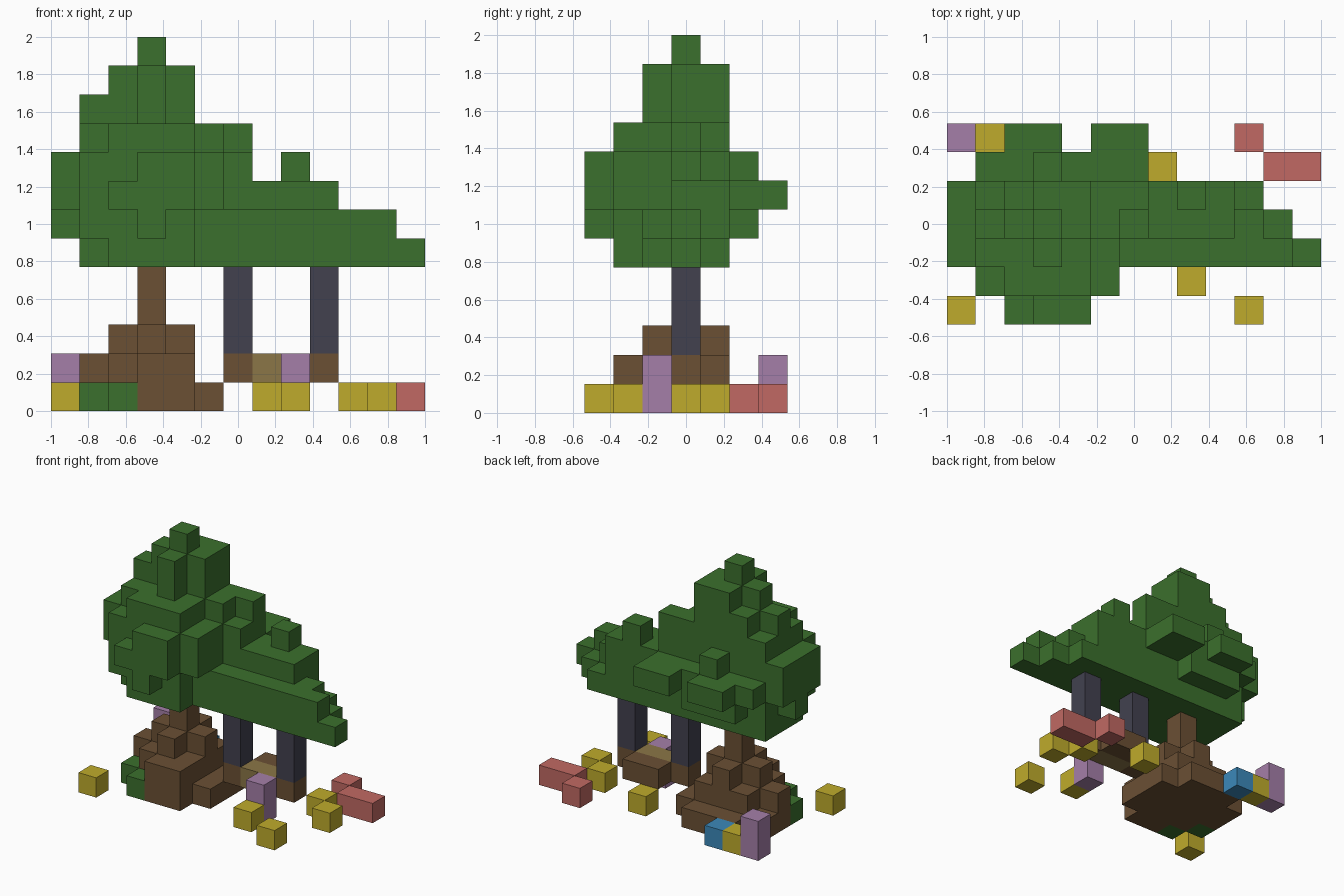
import bpy, bmesh
from mathutils import Vector

if "Cube" in bpy.data.objects:
    bpy.data.objects.remove(bpy.data.objects["Cube"])

S = 2 / 13                              # edge of one block
ORIGIN = Vector((-1, -3.5 * S, 0))


def material(name, r, g, b):
    m = bpy.data.materials.new(name)
    m.use_nodes = True
    m.diffuse_color = (r, g, b, 1)
    m.node_tree.nodes["Principled BSDF"].inputs["Base Color"].default_value = (r, g, b, 1)
    return m


LEAF = material("leaf green", .044, .162, .026)
BARK = material("bark brown", .147, .08, .034)
YELLOW = material("petal yellow", .52, .41, .025)
PURPLE = material("petal purple", .376, .212, .397)
RED = material("petal red", .533, .141, .125)
BLUE = material("petal blue", .045, .25, .49)
ROPE = material("charcoal", .054, .053, .078)
PLANK = material("plank tan", .258, .181, .063)


def build(name, cells, mat):
    """Make the outer skin of a set of block cells as one mesh."""
    bm = bmesh.new()
    for cell in cells:
        for axis in range(3):
            for side in (0, 1):
                near = list(cell)
                near[axis] += 2 * side - 1
                if tuple(near) in cells:
                    continue
                u, v = (axis + 1) % 3, (axis + 2) % 3
                ring = []
                for du, dv in ((0, 0), (1, 0), (1, 1), (0, 1)):
                    p = Vector(cell)
                    p[axis] += side
                    p[u] += du
                    p[v] += dv
                    ring.append(bm.verts.new(ORIGIN + p * S))
                bm.faces.new(ring if side else ring[::-1])
    bmesh.ops.remove_doubles(bm, verts=bm.verts, dist=S / 100)
    bmesh.ops.dissolve_limit(bm, angle_limit=.01, verts=bm.verts, edges=bm.edges)
    mesh = bpy.data.meshes.new(name)
    bm.to_mesh(mesh)
    bm.free()
    mesh.materials.append(mat)
    obj = bpy.data.objects.new(name, mesh)
    bpy.context.collection.objects.link(obj)


def plans(layers, base):
    """Read floor plans, bottom layer first, rows from front to back."""
    return {(i, j, base + k)
            for k, layer in enumerate(layers)
            for j, row in enumerate(layer.split("/"))
            for i, mark in enumerate(row) if mark == "#"}


def box(x, y, z, nx=1, ny=1, nz=1):
    return {(x + i, y + j, z + k) for i in range(nx) for j in range(ny) for k in range(nz)}


# Crown, with the long bough sloping down to the left
build("crown", plans([
    "/..###/.############/.###########./.##########",
    "...#/.####/.###########/###########/.#########/..###",
    "..###/.#####/######/##########/##########/.######/..##.##",
    "...##/.#####/######/#######/#######.#/...#",
    "/..###/.####/.#####/.######",
    "//...#/.####/..###",
    "//...#/..###/...##",
    "///...#"], 5), LEAF)

# Stepped roots and trunk
build("trunk", plans([
    "/...##/..####/.#####/.#####/..###",
    "/...##/..###/.####/..###",
    "//...#/..###/...#",
    "///...#",
    "///...#"], 0), BARK)

# Hanging bench: dark hangers, end blocks, seat and back rail
for side, x in (("right", 6), ("left", 9)):
    build("bench_hanger_" + side, box(x, 3, 2, nz=3), ROPE)
    build("bench_end_" + side, box(x, 3, 1), BARK)
build("bench_seat", box(7, 3, 1, nx=2), PLANK)
build("bench_rail", box(7, 4, 1, nx=2), BARK)

# Grass tufts beside the roots
build("grass_tufts", box(1, 2, 0) | box(2, 1, 0), LEAF)

# Scattered flowers
for n, (x, y) in enumerate(((0, 0), (1, 6), (7, 5), (8, 1), (10, 0), (10, 4), (11, 3))):
    build(f"yellow_flower_{n}", box(x, y, 0), YELLOW)
for n, (x, y) in enumerate(((0, 6), (8, 2))):
    build(f"purple_flower_{n}", box(x, y, 0, nz=2), PURPLE)
build("red_flower_small", box(10, 6, 0), RED)
build("red_flower_long", box(11, 5, 0, nx=2), RED)
build("blue_flower", box(2, 6, 0), BLUE)
